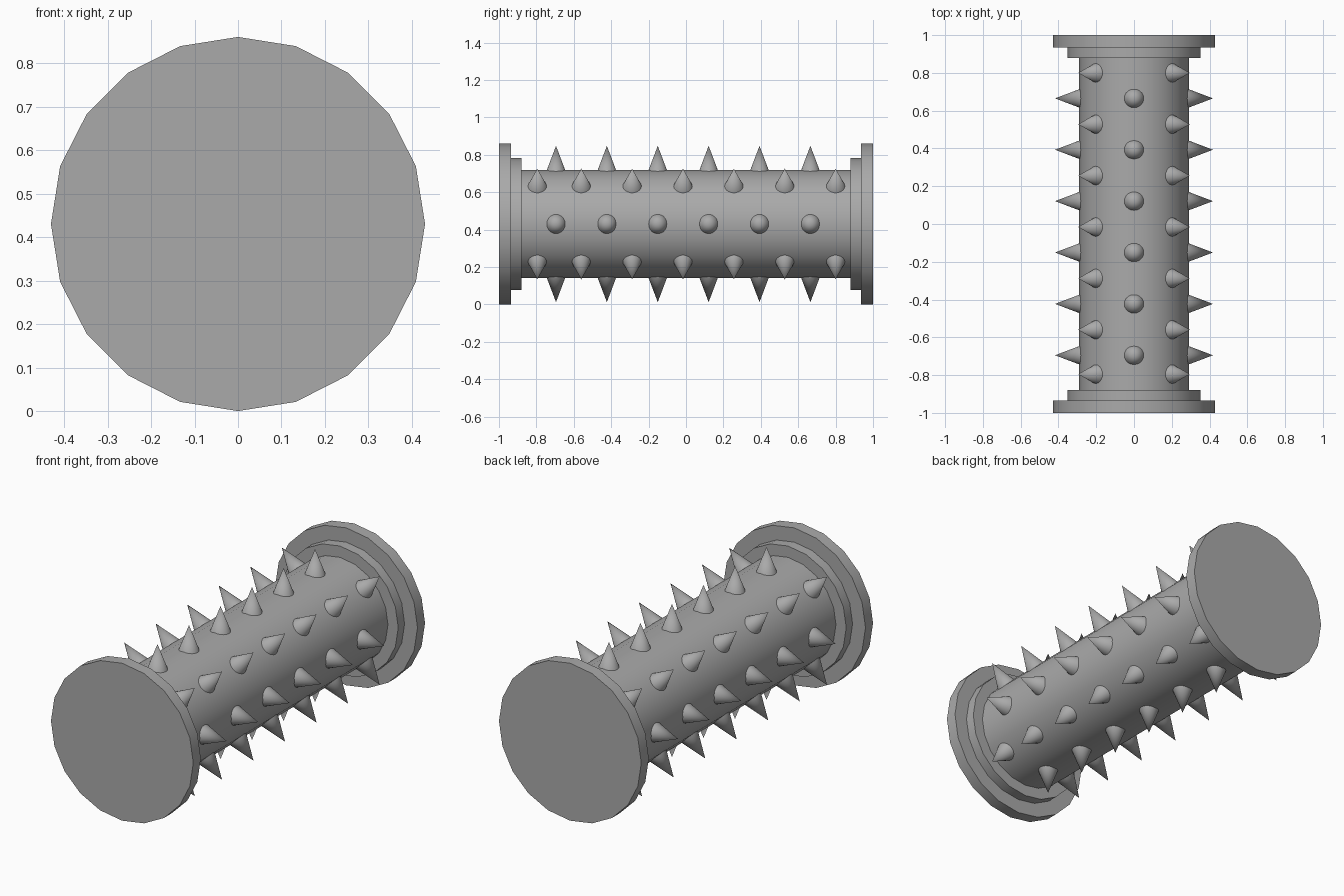
import bpy
import math
from mathutils import Vector

cube = bpy.data.objects.get("Cube")
if cube:
    bpy.data.objects.remove(cube, do_unlink=True)

CENTRE_Z = 0.43

grey = bpy.data.materials.new("plain grey")
grey.use_nodes = True
colour = (0.4, 0.4, 0.4, 1)
grey.diffuse_color = colour
grey.node_tree.nodes["Principled BSDF"].inputs["Base Color"].default_value = colour


def finish(name):
    obj = bpy.context.object
    obj.name = name
    obj.data.materials.append(grey)
    bpy.ops.object.shade_smooth_by_angle(angle=math.radians(35))
    return obj


def drum(name, radius, y0, y1):
    """Twenty-sided cylinder lying along y, with a corner at the top."""
    bpy.ops.mesh.primitive_cylinder_add(
        vertices=20, radius=radius, depth=y1 - y0,
        location=(0, (y0 + y1) / 2, CENTRE_Z), rotation=(math.pi / 2, 0, 0))
    return finish(name)


# Roller body and stepped end flanges
drum("roller_body", 0.29, -0.9, 0.9)
for side, s in (("front", -1), ("back", 1)):
    drum(side + "_inner_flange", 0.352, *sorted((s * 0.88, s * 0.94)))
    drum(side + "_outer_flange", 0.43, *sorted((s * 0.935, s * 1.0)))


# Spikes pointing outwards from the body
BASE, TIP = 0.27, 0.418


def spike(name, angle, y):
    out = Vector((math.cos(angle), 0, math.sin(angle)))
    bpy.ops.mesh.primitive_cone_add(
        vertices=20, radius1=0.056, radius2=0, depth=TIP - BASE,
        location=Vector((0, y, CENTRE_Z)) + out * (BASE + TIP) / 2,
        rotation=out.to_track_quat('Z', 'Y').to_euler())
    finish(name)


# Eight rows: straight rows of six alternate with diagonal rows of seven
straight_row = [-0.695 + 0.272 * i for i in range(6)]
diagonal_row = [-0.795] + [-0.56 + 0.272 * i for i in range(6)]
for row in range(8):
    stations = diagonal_row if row % 2 else straight_row
    for i, y in enumerate(stations):
        spike(f"spike_row_{row + 1}_{i + 1}", row * math.pi / 4, y)
